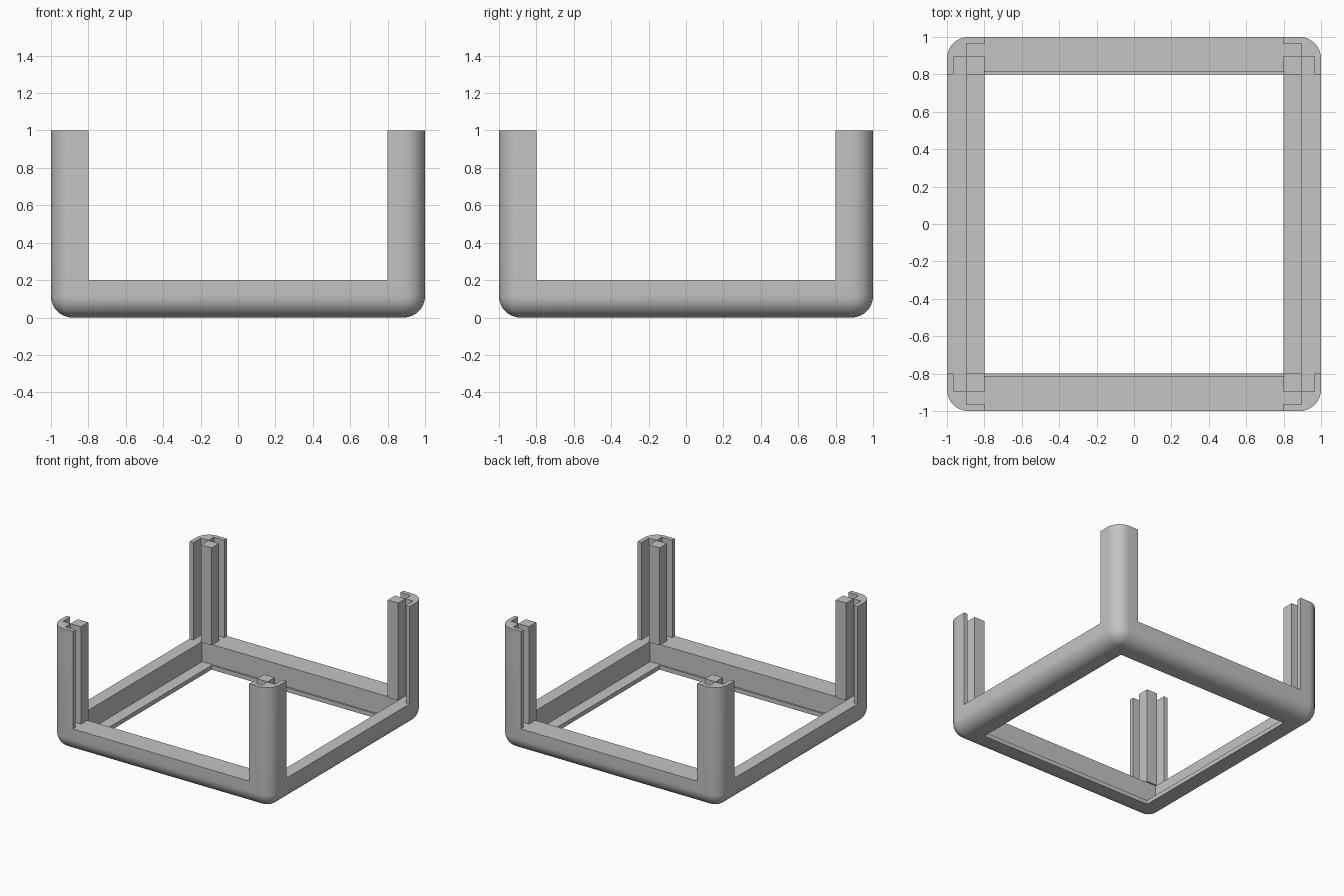
import bpy
import bmesh
from math import radians
from mathutils import Matrix, Vector

if "Cube" in bpy.data.objects:
    bpy.data.objects.remove(bpy.data.objects["Cube"], do_unlink=True)

INNER, TONGUE, SKIN = 0.80, 0.895, 0.965   # post edge, inner slot wall, outer slot wall
RAIL, LIP, LEDGE = 0.20, 0.035, 0.813      # rail height, lip height, front/back rail face
TOP, RADIUS = 1.0, 0.115

grey = bpy.data.materials.new("plain_grey")
grey.use_nodes = True
grey.diffuse_color = (0.55, 0.55, 0.55, 1)
grey.node_tree.nodes["Principled BSDF"].inputs["Base Color"].default_value = (0.55, 0.55, 0.55, 1)


def finish(name, bm):
    mesh = bpy.data.meshes.new(name)
    bmesh.ops.recalc_face_normals(bm, faces=bm.faces)
    bm.to_mesh(mesh)
    bm.free()
    mesh.materials.append(grey)
    obj = bpy.data.objects.new(name, mesh)
    bpy.context.collection.objects.link(obj)
    return obj


def box(name, low, high, round_edges=0):
    low, high = Vector(low), Vector(high)
    bm = bmesh.new()
    place = Matrix.Translation((low + high) / 2) @ Matrix.Diagonal((high - low).to_4d())
    bmesh.ops.create_cube(bm, size=1, matrix=place)
    if round_edges:
        bmesh.ops.bevel(bm, geom=bm.edges[:], offset=round_edges, segments=10,
                        profile=0.5, affect='EDGES')
    return finish(name, bm)


def prism(name, outline, bottom, top):
    bm = bmesh.new()
    face = bm.faces.new([bm.verts.new((x, y, bottom)) for x, y in outline])
    up = bmesh.ops.extrude_face_region(bm, geom=[face])["geom"]
    bmesh.ops.translate(bm, vec=(0, 0, top - bottom),
                        verts=[v for v in up if isinstance(v, bmesh.types.BMVert)])
    return finish(name, bm)


def cut(obj, cutter):
    cutter.hide_render = True
    mod = obj.modifiers.new("cut", 'BOOLEAN')
    mod.operation, mod.solver, mod.object = 'DIFFERENCE', 'EXACT', cutter
    bpy.context.view_layer.objects.active = obj
    bpy.ops.object.modifier_apply(modifier=mod.name)
    bpy.data.objects.remove(cutter, do_unlink=True)


# Rounded block that becomes the base rails and corner posts
frame = box("base_frame", (-1, -1, 0), (1, 1, 2), RADIUS)
cut(frame, box("top_cutter", (-2, -2, TOP), (2, 2, 3)))

# Openings between posts, with the two panel slots of each post
quarter = [(1.5, INNER), (SKIN, INNER), (SKIN, TONGUE), (TONGUE, TONGUE),
           (TONGUE, SKIN), (INNER, SKIN), (INNER, 1.5)]
outline = []
for turn in range(4):
    outline += quarter
    quarter = [(-y, x) for x, y in quarter]
cut(frame, prism("slot_cutter", outline, RAIL, 2))

# Recess above the thin lip, then the open floor
cut(frame, box("recess_cutter", (-TONGUE, -LEDGE, LIP), (TONGUE, LEDGE, 0.5)))
cut(frame, box("floor_cutter", (-INNER, -INNER, -1), (INNER, INNER, 0.5)))

bpy.ops.object.select_all(action='DESELECT')
frame.select_set(True)
bpy.context.view_layer.objects.active = frame
bpy.ops.object.shade_smooth_by_angle(angle=radians(30))

# Square inner column of each post
for side, sx in (("left", 1), ("right", -1)):
    for end, sy in (("front", -1), ("back", 1)):
        xs = sorted((sx * INNER, sx * TONGUE))
        ys = sorted((sy * INNER, sy * TONGUE))
        box(f"{end}_{side}_inner_column", (xs[0], ys[0], RAIL), (xs[1], ys[1], TOP))
